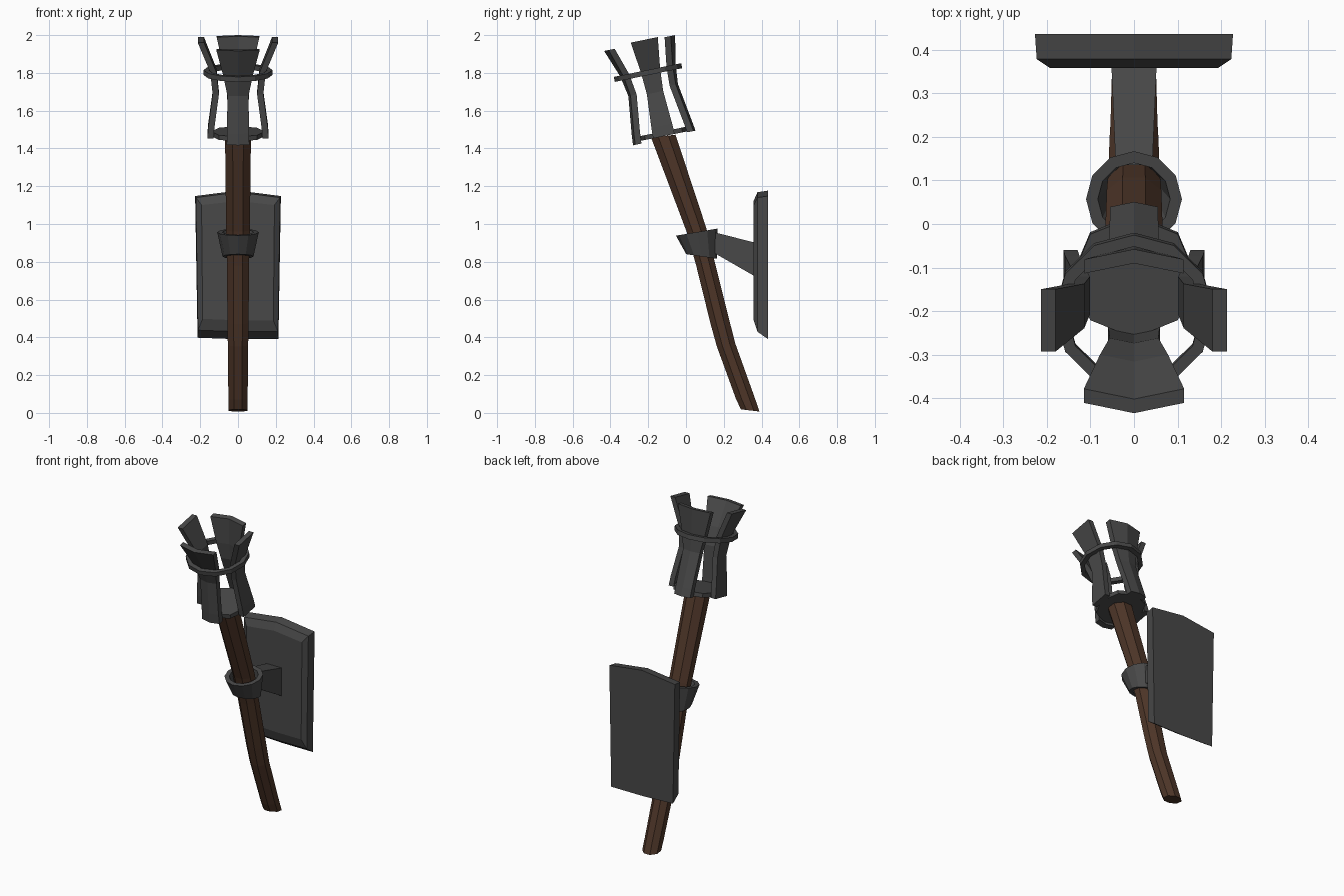
import bpy, math
from mathutils import Vector

if "Cube" in bpy.data.objects:
    bpy.data.objects.remove(bpy.data.objects["Cube"])


def material(name, rgb):
    m = bpy.data.materials.new(name)
    m.diffuse_color = (*rgb, 1)
    m.use_nodes = True
    m.node_tree.nodes["Principled BSDF"].inputs["Base Color"].default_value = m.diffuse_color
    return m


iron = material("dark iron", (0.065, 0.065, 0.065))
wood = material("brown wood", (0.075, 0.036, 0.021))


def loft(name, rings, mat, closed=False):
    """Join equal-length loops of points into a solid (capped or looped)."""
    n = len(rings[0])
    verts = [tuple(p) for r in rings for p in r]
    faces = []
    count = len(rings)
    for i in range(count if closed else count - 1):
        k = (i + 1) % count
        for j in range(n):
            l = (j + 1) % n
            faces.append((i * n + j, i * n + l, k * n + l, k * n + j))
    if not closed:
        faces += [tuple(range(n))[::-1], tuple(range((count - 1) * n, count * n))]
    me = bpy.data.meshes.new(name)
    me.from_pydata(verts, [], faces)
    ob = bpy.data.objects.new(name, me)
    bpy.context.collection.objects.link(ob)
    me.materials.append(mat)
    bpy.context.view_layer.objects.active = ob
    bpy.ops.object.mode_set(mode='EDIT')
    bpy.ops.mesh.select_all(action='SELECT')
    bpy.ops.mesh.normals_make_consistent(inside=False)
    bpy.ops.object.mode_set(mode='OBJECT')
    return ob


def tilted_ring(y, z, rx, ry, slope, n=8, start=0.0):
    """Ellipse round the y-z path point; slope is dz/dy of its plane."""
    pts = []
    for i in range(n):
        a = start + 2 * math.pi * i / n
        dy = ry * math.sin(a)
        pts.append((rx * math.cos(a), y + dy, z + slope * dy))
    return pts


# Wooden shaft, bent near the foot
shaft = [(0.34, 0.013, 0.052, 0.05, -0.12), (0.315, 0.075, 0.052, 0.05, 0.1),
         (0.212, 0.36, 0.055, 0.05, 0.15), (0.18, 0.48, 0.057, 0.05, 0.25),
         (0.103, 0.79, 0.06, 0.05, 0.2), (0.055, 0.97, 0.064, 0.053, 0.2),
         (-0.12, 1.465, 0.07, 0.066, 0.12)]
loft("shaft", [tilted_ring(y, z, rx, ry, s, 8, math.pi / 8) for y, z, rx, ry, s in
               [(a, b, c * 1.06, d * 1.06, e) for a, b, c, d, e in shaft]], wood)

# Hollow collar round the shaft
loft("collar", [tilted_ring(0.057, 0.957, 0.11, 0.11, 0.17, 12),
                tilted_ring(0.083, 0.828, 0.082, 0.082, -0.15, 12),
                tilted_ring(0.083, 0.828, 0.06, 0.058, -0.15, 12),
                tilted_ring(0.057, 0.957, 0.083, 0.083, 0.17, 12)], iron, closed=True)

# Bracket arm from collar to wall plate
loft("bracket_arm", [[(-w, y, lo), (w, y, lo), (w, y, hi), (-w, y, hi)]
                     for y, w, lo, hi in ((0.135, 0.042, 0.855, 0.96),
                                          (0.37, 0.052, 0.72, 0.90))], iron)


# Wall plate with bevelled front and slightly pointed top
def plate_outline(y, wt, wb, bottom, side_top, peak):
    return [(-wb, y, bottom + 0.008), (0, y, bottom), (wb, y, bottom),
            (wt, y, side_top), (0, y, peak), (-wt, y, side_top)]


loft("wall_plate", [plate_outline(0.435, 0.227, 0.214, 0.39, 1.148, 1.177),
                    plate_outline(0.378, 0.223, 0.212, 0.43, 1.14, 1.168),
                    plate_outline(0.358, 0.193, 0.187, 0.49, 1.10, 1.122)], iron)

# Head frame: U runs up the tilted axis, V backwards, X sideways
C = Vector((0, -0.12, 1.48))
X = Vector((1, 0, 0))
U = Vector((0, -0.2, 0.98))
V = Vector((0, 0.98, 0.2))


def head(x, v, u):
    return C + X * x + V * v + U * u


def head_ring(r, u, n, v0=0.0):
    return [head(r * math.sin(2 * math.pi * i / n), v0 + r * math.cos(2 * math.pi * i / n), u)
            for i in range(n)]


# Base disc and upper hoop
loft("head_base", [head_ring(0.142, u, 8) for u in (-0.015, 0.01)], iron)
loft("head_hoop", [head_ring(r, u, 12, -0.015) for r, u in
                   ((0.182, 0.318), (0.182, 0.345), (0.155, 0.345), (0.155, 0.318))],
     iron, closed=True)


# Four flaring prongs
def prong(name, angle, stations, bulge, thick=0.033):
    c, s = math.cos(angle), math.sin(angle)
    rings = []
    for r, u, w in stations:
        b = bulge * w / 0.11
        prof = [(r - b, -w), (r, 0), (r - b, w),
                (r - b - thick, w), (r - thick, 0), (r - b - thick, -w)]
        rings.append([head(d * c - t * s, d * s + t * c, u) for d, t in prof])
    loft(name, rings, iron)


side = [(0.162, -0.015, 0.058), (0.158, 0.04, 0.056), (0.134, 0.22, 0.044),
        (0.147, 0.34, 0.052), (0.213, 0.505, 0.073)]
prong("right_prong", 0, side, 0)
prong("left_prong", math.pi, side, 0)
prong("front_prong", -math.pi / 2,
      [(0.170, -0.03, 0.060), (0.165, 0.03, 0.058), (0.142, 0.23, 0.056),
       (0.163, 0.34, 0.078), (0.22, 0.49, 0.115)], 0.023)
prong("back_prong", math.pi / 2,
      [(0.170, -0.02, 0.055), (0.162, 0.03, 0.055), (0.128, 0.24, 0.058),
       (0.136, 0.34, 0.078), (0.165, 0.497, 0.113)], 0.023)
